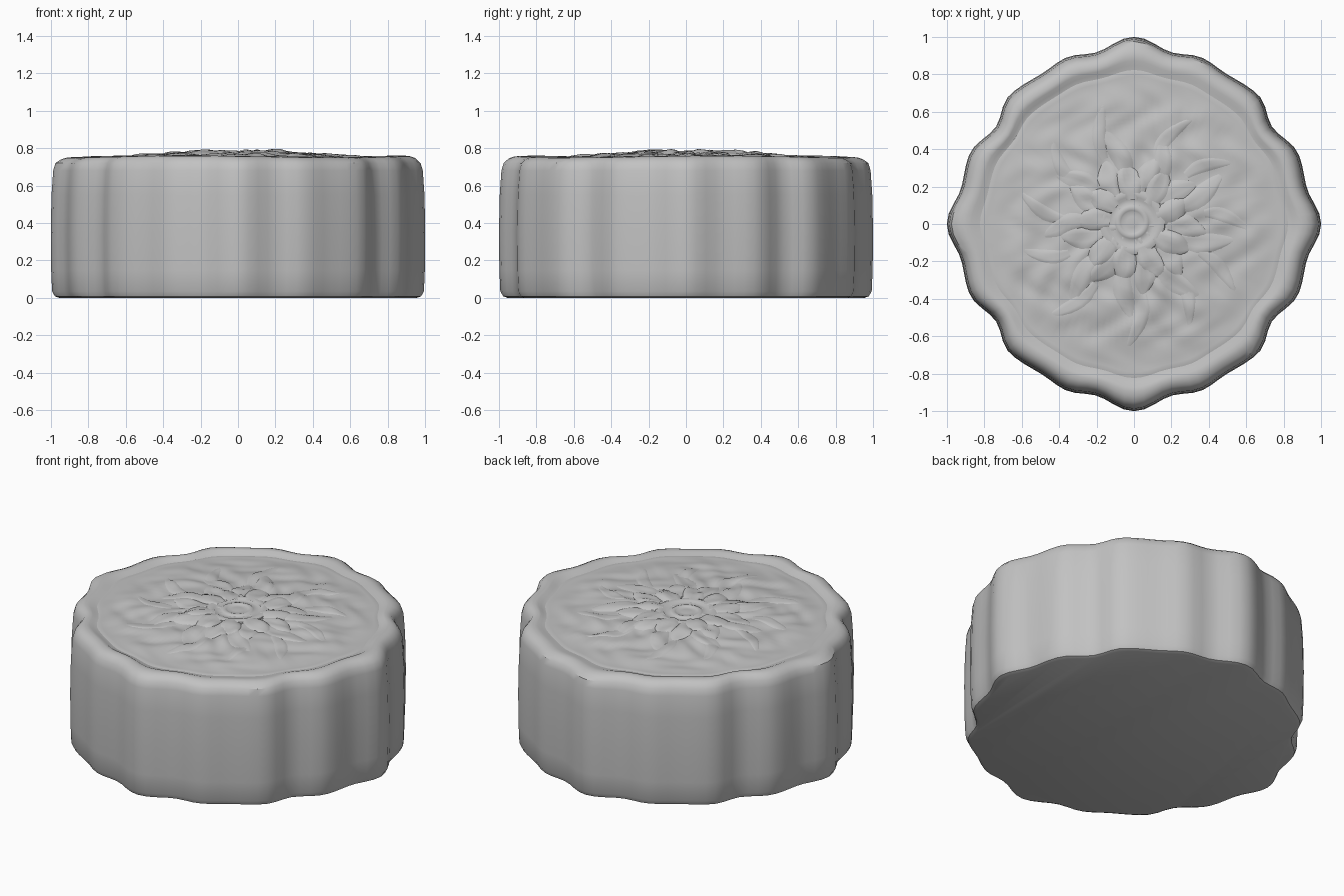
import bpy, bmesh, math, random
from math import sin, cos, pi, tau

random.seed(4)
cube = bpy.data.objects.get("Cube")
if cube:
    bpy.data.objects.remove(cube)

grey = bpy.data.materials.new("plain_grey")
grey.use_nodes = True
COLOUR = (0.54, 0.54, 0.54, 1)
grey.diffuse_color = COLOUR
grey.node_tree.nodes["Principled BSDF"].inputs["Base Color"].default_value = COLOUR


def finish(name, bm, angle=35):
    bmesh.ops.recalc_face_normals(bm, faces=bm.faces)
    mesh = bpy.data.meshes.new(name)
    bm.to_mesh(mesh)
    bm.free()
    mesh.materials.append(grey)
    obj = bpy.data.objects.new(name, mesh)
    bpy.context.collection.objects.link(obj)
    bpy.ops.object.select_all(action='DESELECT')
    obj.select_set(True)
    bpy.context.view_layer.objects.active = obj
    bpy.ops.object.shade_smooth_by_angle(angle=math.radians(angle))


def rings(bm, count, steps, place, cap_first=False, cap_last=False):
    """Concentric rings of vertices bridged with quads."""
    grid = [[bm.verts.new(place(i, tau * k / steps)) for k in range(steps)]
            for i in range(count)]
    for a, b in zip(grid, grid[1:]):
        for k in range(steps):
            n = (k + 1) % steps
            bm.faces.new((a[k], a[n], b[n], b[k]))
    if cap_first:
        bm.faces.new(grid[0])
    if cap_last:
        bm.faces.new(grid[-1])


# Crests and notches of one quarter of the outline: angle in degrees, radius
OUTLINE = [(0, 1), (12.5, .942), (23, .955), (35, .902), (46, .957),
           (58.5, .942), (68, .96), (77, .938), (90, 1)]


def outline(a):
    """Wavy outline radius, mirrored into all four quarters."""
    d = math.degrees(a) % 180
    d = min(d, 180 - d)
    for (a0, r0), (a1, r1) in zip(OUTLINE, OUTLINE[1:]):
        if d <= a1:
            t = (d - a0) / (a1 - a0)
            return r0 + (r1 - r0) * (1 - cos(pi * t)) / 2
    return OUTLINE[-1][1]


# Wavy body with rounded edges: mean radius, height, share of the waviness
profile = [(0.915, 0, .9), (0.935, 0.008, .95), (0.948, 0.035, 1), (0.953, 0.15, 1),
           (0.955, 0.35, 1), (0.951, 0.55, 1), (0.942, 0.68, 1), (0.93, 0.72, 1),
           (0.908, 0.742, .9), (0.885, 0.752, .8), (0.865, 0.755, .7), (0.845, 0.753, .6),
           (0.825, 0.744, .5), (0.79, 0.738, .4)]


def body_point(i, a):
    r, z, share = profile[i]
    r += share * (outline(a) - 0.955)
    if 8 <= i < 12:
        z += 0.005 * sin(3 * a + 1)
    return r * cos(a), r * sin(a), z


bm = bmesh.new()
rings(bm, len(profile), 112, body_point, cap_first=True)
finish("cake_body", bm)


# Pressed top: a low mound with curved ripples
def relief(x, y):
    r, a = math.hypot(x, y), math.atan2(y, x)
    mound = 0.743 + 0.03 * max(0, 1 - (r / 0.76) ** 2)
    fade = min(1, max(0, (0.79 - r) / 0.15)) * min(1, r / 0.25)
    wave = (sin(9 * a + 15 * r + 1.5 * sin(7 * r + 2 * a))
            + 0.8 * sin(13 * a - 24 * r + 2 * sin(5 * a))
            + 0.9 * sin(31 * x + 2 * sin(17 * y)) * sin(27 * y + 1))
    return mound + 0.0048 * fade * wave


def top_point(i, a):
    t = i / 44
    r = 0.012 + 0.80 * t + 0.45 * (outline(a) - 0.955) * t ** 6
    x, y = r * cos(a), r * sin(a)
    return x, y, relief(x, y) if i < 44 else 0.738


bm = bmesh.new()
rings(bm, 45, 128, top_point, cap_first=True)
finish("pressed_top", bm)


# Domed, bent petals lying on the relief
def petals(name, count, start, length, width, height, bend, turn):
    bm = bmesh.new()
    nu, nv = 9, 6
    for p in range(count):
        ang = turn + tau * p / count + random.uniform(-.1, .1)
        size = length * random.uniform(0.85, 1.12)
        grid = []
        for i in range(nu + 1):
            u = i / nu
            half = width * sin(pi * min(1, 0.15 + 0.85 * u ** 1.15)) ** 0.8
            row = []
            for j in range(nv + 1):
                v = 2 * j / nv - 1
                r = start + size * u
                s = half * v + bend * u * u
                x = r * cos(ang) - s * sin(ang)
                y = r * sin(ang) + s * cos(ang)
                lift = height * (1 - v ** 4) * (0.75 + 0.25 * sin(pi * u)) * (1 - u ** 6)
                row.append(bm.verts.new((x, y, relief(x, y) - 0.004 + lift)))
            grid.append(row)
        for a, b in zip(grid, grid[1:]):
            for j in range(nv):
                bm.faces.new((a[j], b[j], b[j + 1], a[j + 1]))
    bmesh.ops.remove_doubles(bm, verts=bm.verts, dist=0.0005)
    finish(name, bm, 50)


petals("swirl_leaves", 11, 0.38, 0.28, 0.05, 0.009, -0.14, 0.2)
petals("outer_petals", 9, 0.25, 0.28, 0.065, 0.012, 0.1, 0.3)
petals("middle_petals", 9, 0.18, 0.23, 0.07, 0.016, -0.06, 0.0)
petals("inner_petals", 9, 0.13, 0.2, 0.08, 0.021, 0.03, 0.28)

# Flower centre: raised collar, groove ring and small dished button
centre = [(0.185, 0.745), (0.175, 0.778), (0.155, 0.785), (0.135, 0.781), (0.12, 0.775),
          (0.095, 0.774), (0.088, 0.779), (0.075, 0.783), (0.062, 0.779), (0.055, 0.775),
          (0.03, 0.777), (0.008, 0.778)]
bm = bmesh.new()
rings(bm, len(centre), 40,
      lambda i, a: (centre[i][0] * cos(a) - 0.01, centre[i][0] * sin(a) + 0.01, centre[i][1]),
      cap_last=True)
finish("flower_centre", bm, 50)
